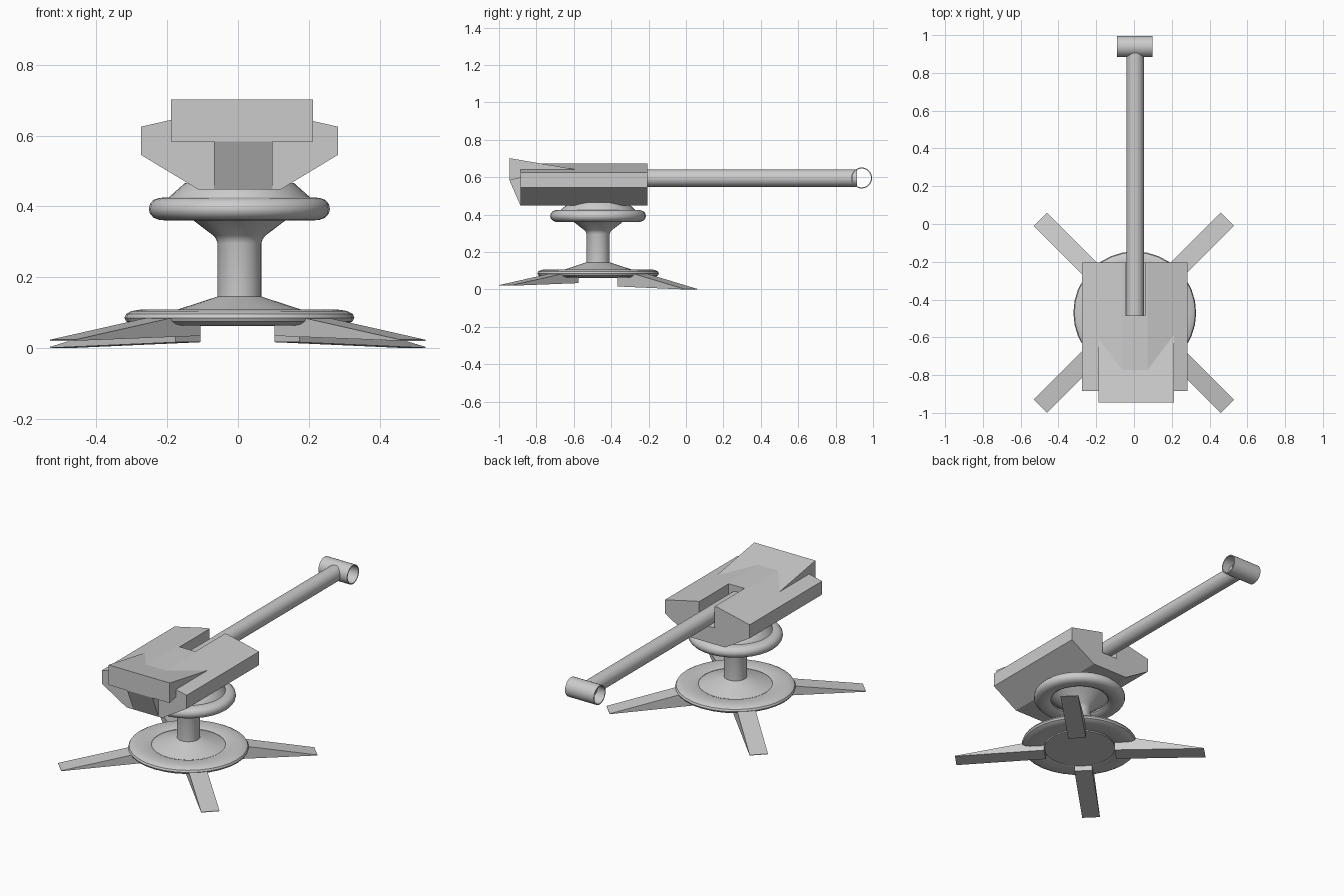
import bpy, bmesh, math
from mathutils import Matrix, Vector

if "Cube" in bpy.data.objects:
    bpy.data.objects.remove(bpy.data.objects["Cube"])

CX, CY = 0.004, -0.47          # turret axis
SEG = 32

grey = bpy.data.materials.new("plain grey")
grey.diffuse_color = (0.6, 0.6, 0.6, 1)
grey.use_nodes = True
grey.node_tree.nodes["Principled BSDF"].inputs["Base Color"].default_value = grey.diffuse_color


def finish(name, bm, smooth=False):
    """Turn a bmesh into a named, coloured object."""
    bmesh.ops.recalc_face_normals(bm, faces=bm.faces)
    me = bpy.data.meshes.new(name)
    bm.to_mesh(me)
    bm.free()
    ob = bpy.data.objects.new(name, me)
    bpy.context.collection.objects.link(ob)
    me.materials.append(grey)
    bpy.ops.object.select_all(action='DESELECT')
    ob.select_set(True)
    bpy.context.view_layer.objects.active = ob
    if smooth:
        bpy.ops.object.shade_smooth_by_angle(angle=math.radians(32))
    return ob


def lathe(name, profile, closed=False, matrix=None):
    """Revolve (radius, height) points around z, then place the result."""
    bm = bmesh.new()
    vs = [bm.verts.new((r, 0, z)) for r, z in profile]
    es = [bm.edges.new(p) for p in zip(vs, vs[1:])]
    if closed:
        es.append(bm.edges.new((vs[-1], vs[0])))
    bmesh.ops.spin(bm, geom=vs + es, cent=(0, 0, 0), axis=(0, 0, 1),
                   angle=math.tau, steps=SEG)
    bmesh.ops.remove_doubles(bm, verts=bm.verts, dist=1e-4)
    bm.transform(matrix or Matrix.Translation((CX, CY, 0)))
    return finish(name, bm, True)


def prism(name, pts, a, b, axis):
    """Extrude a cross-section from a to b: axis 'y' takes (x,z), 'x' takes (y,z)."""
    bm = bmesh.new()
    place = (lambda p: (p[0], a, p[1])) if axis == 'y' else (lambda p: (a, p[0], p[1]))
    face = bm.faces.new([bm.verts.new(place(p)) for p in pts])
    out = bmesh.ops.extrude_face_region(bm, geom=[face])
    move = Vector((0, b - a, 0)) if axis == 'y' else Vector((b - a, 0, 0))
    bmesh.ops.translate(bm, vec=move,
                        verts=[g for g in out["geom"] if isinstance(g, bmesh.types.BMVert)])
    return finish(name, bm)


# base: rounded ring, flat underside plate and low cone with column
lathe("base_ring", [(.20, .068), (.215, .063), (.28, .063), (.305, .067), (.32, .075),
                    (.325, .085), (.32, .096), (.305, .104), (.28, .108), (.215, .108),
                    (.20, .102)], closed=True)
lathe("base_plate", [(0, .062), (.198, .062), (.198, .10), (0, .10)])
lathe("pedestal", [(.2, .10), (.062, .145), (.062, .295), (.066, .308), (.073, .317),
                   (.13, .36), (.18, .40), (0, .40)])

# swivel: rounded ring with a shallow cone going into the body
lathe("swivel_ring", [(.16, .375), (.175, .364), (.20, .36), (.225, .361), (.243, .368),
                      (.253, .38), (.256, .392), (.253, .406), (.243, .418), (.225, .424),
                      (.20, .425), (.175, .42), (.16, .41)], closed=True)
lathe("swivel_cone", [(0, .41), (.205, .41), (.20, .425), (.155, .465), (.10, .472), (0, .472)])

# four wedge-shaped legs set diagonally
for name, ang, tip, inner in (("front_left_leg", 225, .02, .034),
                              ("front_right_leg", 315, .02, .034),
                              ("rear_right_leg", 45, .0, .016),
                              ("rear_left_leg", 135, .0, .016)):
    leg = prism(name, [(.198, inner), (.70, tip), (.70, tip + .003), (.325, .083),
                       (.198, .095)], -.05, .05, 'y')
    leg.data.transform(Matrix.Translation((CX - .005, CY, 0))
                       @ Matrix.Rotation(math.radians(ang), 4, 'Z'))

# body: faceted housing with a slot for the barrel
half = [(.117, .448), (.278, .545), (.278, .625), (.067, .673)]
section = [(x + CX, z) for x, z in half] + [(CX - x, z) for x, z in reversed(half)]
body = prism("body", section, -.885, -.205, 'y')
slot = prism("slot_cutter", [(CX - .048, .545), (CX + .055, .545), (CX + .055, .8),
                             (CX - .048, .8)], -.485, -.1, 'y')
slot.hide_render = True
cut = body.modifiers.new("slot", 'BOOLEAN')
cut.operation = 'DIFFERENCE'
cut.solver = 'EXACT'
cut.object = slot
bpy.ops.object.select_all(action='DESELECT')
bpy.context.view_layer.objects.active = body
body.select_set(True)
bpy.ops.object.modifier_apply(modifier=cut.name)
bpy.data.objects.remove(slot, do_unlink=True)

# raised rear wedge and the sloping block below it
prism("rear_wedge", [(-.944, .583), (-.944, .702), (-.58, .64), (-.52, .628), (-.885, .597)],
      -.189, .212, 'x')
prism("rear_block", [(-.944, .583), (-.885, .449), (-.80, .449), (-.80, .62), (-.885, .61)],
      -.068, .098, 'x')

# barrel and open crosswise muzzle tube
along_y = Matrix.Translation((.006, 0, .595)) @ Matrix.Rotation(-math.pi / 2, 4, 'X')
lathe("barrel", [(0, -.484), (.046, -.484), (.046, .915), (0, .915)], matrix=along_y)
along_x = Matrix.Translation((.004, .939, .596)) @ Matrix.Rotation(math.pi / 2, 4, 'Y')
lathe("muzzle_tube", [(.050, -.094), (.056, -.094), (.056, .094), (.050, .094)],
      closed=True, matrix=along_x)
